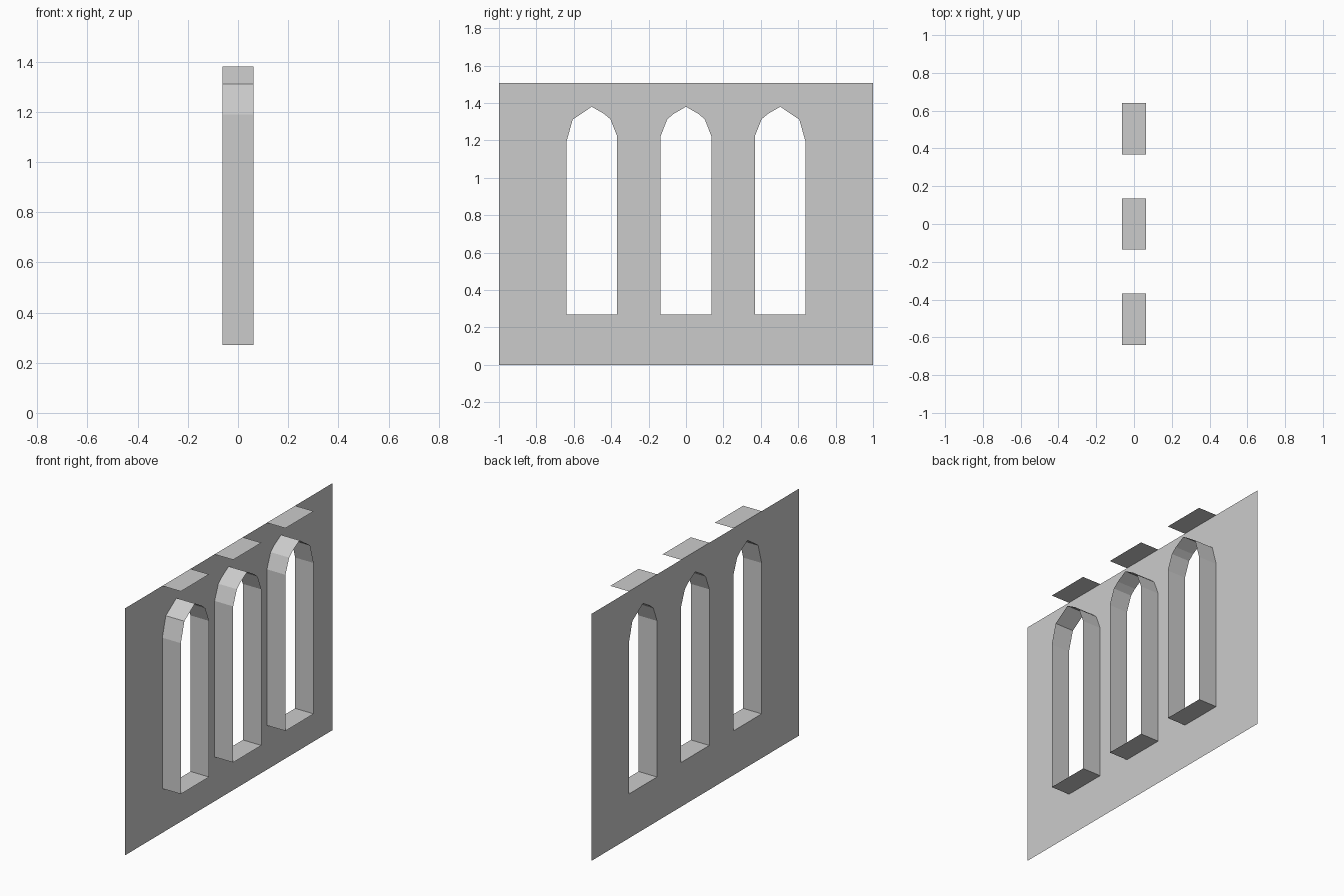
import bpy
import bmesh

default_cube = bpy.data.objects.get("Cube")
if default_cube:
    bpy.data.objects.remove(default_cube, do_unlink=True)

# Main sizes
BACK, FRONT = -0.0625, 0.0625
HEIGHT = 1.506
HALF_LENGTH = 1.0
HALF_WINDOW = 0.136
SILL, PEAK = 0.27, 1.38
SPACING = 0.504

# Arch shoulders as (distance from window centre, height), bottom to top
ROUND = [(HALF_WINDOW, 1.222), (0.1, 1.313), (0.066, 1.342)]
PLAIN = [(HALF_WINDOW, 1.19), (0.102, 1.311)]

stone = bpy.data.materials.new("light grey stone")
stone.use_nodes = True
GREY = (0.6, 0.6, 0.6, 1)
stone.diffuse_color = GREY
stone.node_tree.nodes["Principled BSDF"].inputs["Base Color"].default_value = GREY


def finish(bm, name):
    mesh = bpy.data.meshes.new(name)
    bm.to_mesh(mesh)
    bm.free()
    mesh.materials.append(stone)
    obj = bpy.data.objects.new(name, mesh)
    bpy.context.collection.objects.link(obj)
    return obj


def add_loop(bm, outline, x):
    """Closed ring of edges from (y, z) points."""
    verts = [bm.verts.new((x, y, z)) for y, z in outline]
    return [bm.edges.new((a, b)) for a, b in zip(verts, verts[1:] + verts[:1])]


def window_outline(centre, near, far):
    """Pointed arch outline, counter-clockwise seen from the front of the wall."""
    points = [(-HALF_WINDOW, SILL), (HALF_WINDOW, SILL)]
    points += far
    points.append((0, PEAK))
    points += [(-y, z) for y, z in reversed(near)]
    return [(centre + y, z) for y, z in points]


windows = [
    ("near", -SPACING, PLAIN, ROUND),
    ("middle", 0, ROUND, ROUND),
    ("far", SPACING, ROUND, PLAIN),
]

# Thin wall sheet with three arched openings
wall = bmesh.new()
edges = add_loop(wall, [(-HALF_LENGTH, 0), (HALF_LENGTH, 0),
                        (HALF_LENGTH, HEIGHT), (-HALF_LENGTH, HEIGHT)], BACK)
for label, centre, near, far in windows:
    edges += add_loop(wall, window_outline(centre, near, far), BACK)
bmesh.ops.triangle_fill(wall, edges=edges, use_beauty=True, normal=(1, 0, 0))
finish(wall, "wall")

for label, centre, near, far in windows:
    # Open frame projecting from the wall around each opening
    frame = bmesh.new()
    ring = add_loop(frame, window_outline(centre, near, far), BACK)
    extruded = bmesh.ops.extrude_edge_only(frame, edges=ring)["geom"]
    moved = [v for v in extruded if isinstance(v, bmesh.types.BMVert)]
    bmesh.ops.translate(frame, verts=moved, vec=(FRONT - BACK, 0, 0))
    bmesh.ops.recalc_face_normals(frame, faces=frame.faces)
    finish(frame, label + "_window_frame")

    # Flat ledge at the top edge above each opening
    ledge = bmesh.new()
    low, high = centre - HALF_WINDOW, centre + HALF_WINDOW
    corners = [(BACK, low), (FRONT, low), (FRONT, high), (BACK, high)]
    ledge.faces.new([ledge.verts.new((x, y, HEIGHT)) for x, y in corners])
    finish(ledge, label + "_top_ledge")
